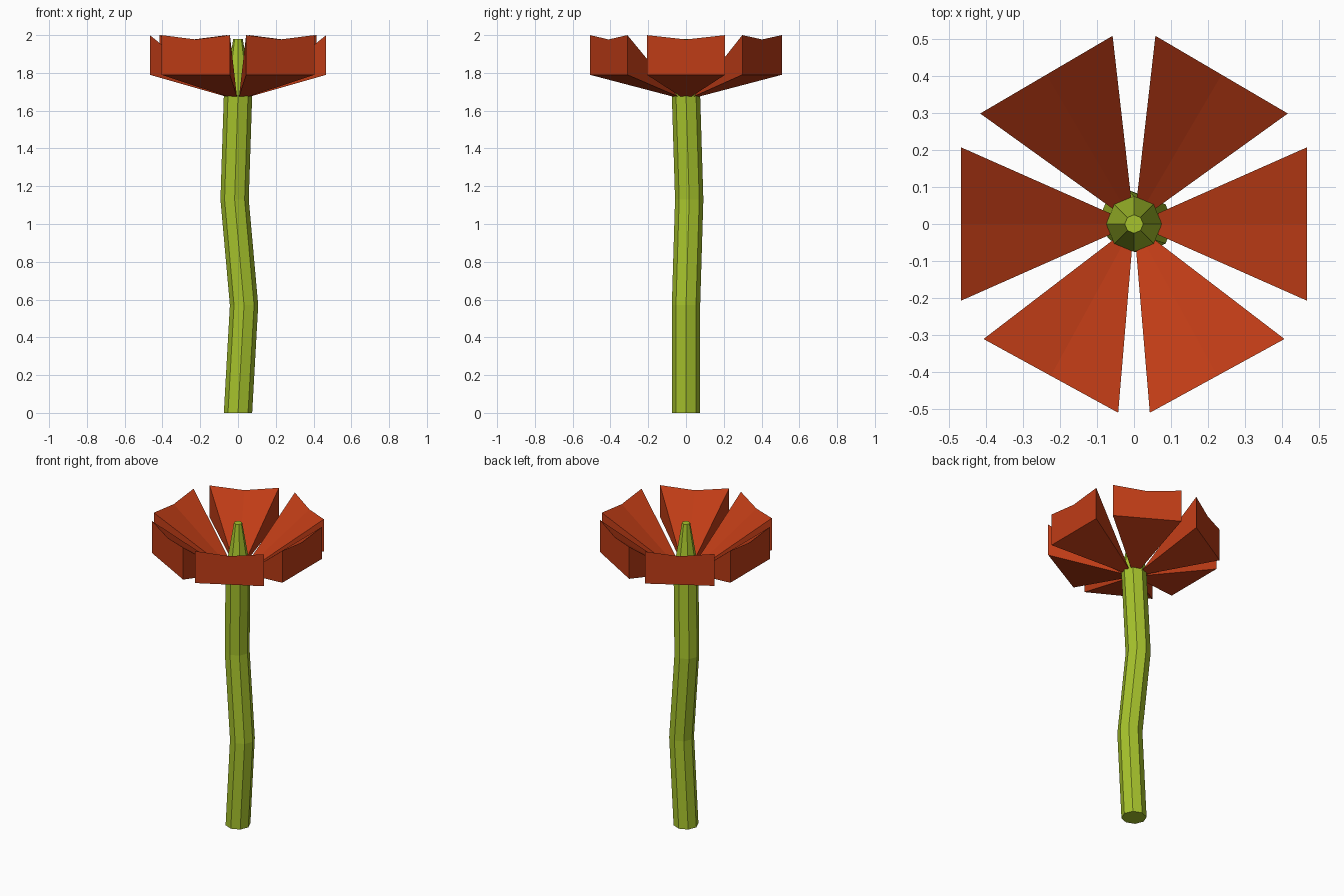
import bpy, math
from math import cos, sin, radians

if "Cube" in bpy.data.objects:
    bpy.data.objects.remove(bpy.data.objects["Cube"])


def material(name, color):
    m = bpy.data.materials.new(name)
    m.diffuse_color = color
    m.use_nodes = True
    m.node_tree.nodes["Principled BSDF"].inputs["Base Color"].default_value = m.diffuse_color
    return m


def add_object(name, verts, faces, mat):
    me = bpy.data.meshes.new(name)
    me.from_pydata(verts, [], faces)
    me.materials.append(mat)
    ob = bpy.data.objects.new(name, me)
    bpy.context.collection.objects.link(ob)
    return ob


def loft(name, rings, mat, n=8):
    """Closed tube through rings of (x, y, z, radius)."""
    verts = [(x + r * cos(2 * math.pi * i / n), y + r * sin(2 * math.pi * i / n), z)
             for x, y, z, r in rings for i in range(n)]
    faces = [(k * n + i, k * n + (i + 1) % n, (k + 1) * n + (i + 1) % n, (k + 1) * n + i)
             for k in range(len(rings) - 1) for i in range(n)]
    faces.append(tuple(reversed(range(n))))
    faces.append(tuple(range(len(verts) - n, len(verts))))
    return add_object(name, verts, faces, mat)


green = material("stem_green", (0.38, 0.54, 0.025, 1))
red = material("petal_red", (0.52, 0.045, 0.008, 1))

# Bent octagonal stem, tapering into the flower's centre cone
loft("stem", [(0, 0, 0, 0.075), (0.032, 0, 0.57, 0.075), (-0.018, 0.017, 1.13, 0.075),
              (0, 0, 1.68, 0.075), (0, 0, 1.98, 0.025)], green)

# Wedge petals: sharp inner edge, tall outer face with a notched rim
for k, angle in enumerate((0, 59.6, 120.4, 180, 241.3, 298.7)):
    c, s = cos(radians(angle)), sin(radians(angle))
    local = [(0.065, -0.029, 1.675), (0.065, 0, 1.675), (0.065, 0.029, 1.675),
             (0.467, -0.207, 1.79), (0.467, 0.207, 1.79),
             (0.467, -0.207, 2.0), (0.467, 0, 1.977), (0.467, 0.207, 2.0)]
    verts = [(x * c - y * s, x * s + y * c, z) for x, y, z in local]
    faces = [(0, 5, 6, 1), (1, 6, 7, 2),      # upper surface
             (0, 1, 2, 4, 3),                 # underside
             (3, 4, 7, 6, 5),                 # outer face
             (0, 3, 5), (2, 7, 4)]            # sides
    add_object(f"petal_{k + 1}", verts, faces, red)
